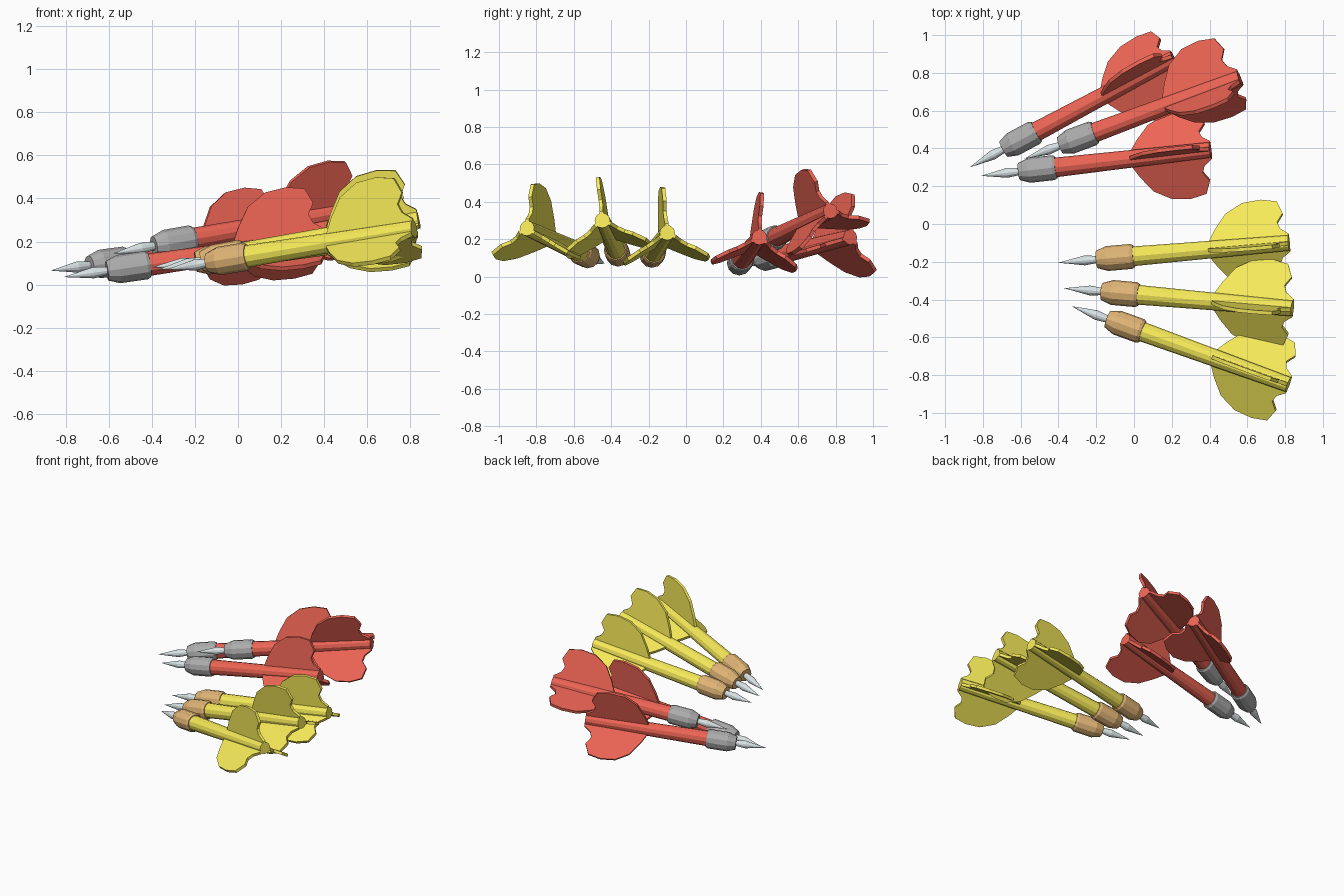
import bpy, bmesh, math
from mathutils import Vector, Matrix

if "Cube" in bpy.data.objects:
    bpy.data.objects.remove(bpy.data.objects["Cube"])

SIDES = 12
LENGTH = 1.235

def material(name, rgb):
    m = bpy.data.materials.new(name)
    m.diffuse_color = (*rgb, 1)
    m.use_nodes = True
    m.node_tree.nodes["Principled BSDF"].inputs["Base Color"].default_value = m.diffuse_color
    return m

RED = material("red", (0.85, 0.13, 0.09))
YELLOW = material("yellow", (0.92, 0.82, 0.10))
GREY = material("dark_grey", (0.42, 0.42, 0.42))
ORANGE = material("orange", (0.75, 0.46, 0.18))
STEEL = material("steel", (0.70, 0.77, 0.79))

# Profiles as (distance from point, radius)
POINT = [(0, 0), (0.14, 0.026), (0.215, 0.018)]
GRIP = [(0.205, 0.046), (0.26, 0.066), (0.39, 0.066), (0.405, 0.058)]
SHAFT = [(0.40, 0.052), (LENGTH, 0.041)]
FIN = [(0.80, 0.0), (0.805, 0.04), (0.84, 0.11), (0.90, 0.20), (0.99, 0.255),
       (1.09, 0.265), (1.175, 0.247), (1.205, 0.175), (1.175, 0.125),
       (1.19, 0.085), (LENGTH, 0.05), (LENGTH, 0.0)]
FIN_HALF = 0.010

def finish(bm, name, mat, frame):
    bmesh.ops.recalc_face_normals(bm, faces=bm.faces)
    mesh = bpy.data.meshes.new(name)
    bm.to_mesh(mesh)
    bm.free()
    mesh.materials.append(mat)
    ob = bpy.data.objects.new(name, mesh)
    ob.matrix_world = frame
    bpy.context.collection.objects.link(ob)

def lathe(name, profile, mat, frame):
    # turned part along local x, capped at both ends
    bm = bmesh.new()
    rings = []
    for t, r in profile:
        if r == 0:
            rings.append([bm.verts.new((t, 0, 0))] * SIDES)
            continue
        angles = [2 * math.pi * i / SIDES for i in range(SIDES)]
        rings.append([bm.verts.new((t, r * math.cos(a), r * math.sin(a))) for a in angles])
    for a, b in zip(rings, rings[1:]):
        for i in range(SIDES):
            j = (i + 1) % SIDES
            bm.faces.new(list(dict.fromkeys((a[i], a[j], b[j], b[i]))))
    for ring in (rings[0], rings[-1]):
        if len(set(ring)) > 1:
            bm.faces.new(ring)
    finish(bm, name, mat, frame)

def fins(name, angle, mat, frame):
    # three flat plates spread evenly round the shaft
    bm = bmesh.new()
    for k in range(3):
        rot = Matrix.Rotation(math.radians(angle + 120 * k), 4, 'X')
        lo, hi = [[bm.verts.new(rot @ Vector((t, r, h))) for t, r in FIN]
                  for h in (-FIN_HALF, FIN_HALF)]
        bm.faces.new(lo)
        bm.faces.new(hi[::-1])
        for i in range(len(FIN)):
            j = (i + 1) % len(FIN)
            bm.faces.new((lo[i], lo[j], hi[j], hi[i]))
    finish(bm, name, mat, frame)

def dart(label, tip, tail, angle, body, grip):
    # local x runs from point to tail, local z stays upright
    tip = Vector(tip)
    d = (Vector(tail) - tip).normalized()
    s = Vector((0, 0, 1)).cross(d).normalized()
    u = d.cross(s)
    frame = Matrix.Translation(tip) @ Matrix((d, s, u)).transposed().to_4x4()
    lathe(label + "_point", POINT, STEEL, frame)
    lathe(label + "_grip", GRIP, grip, frame)
    lathe(label + "_shaft", SHAFT, body, frame)
    fins(label + "_fins", angle, body, frame)

# Three red darts, then three yellow ones
dart("red_dart_1", (-0.87, 0.30, 0.065), (0.205, 0.875, 0.21), 75, RED, GREY)
dart("red_dart_2", (-0.58, 0.345, 0.145), (0.555, 0.77, 0.35), 110, RED, GREY)
dart("red_dart_3", (-0.81, 0.255, 0.035), (0.40, 0.392, 0.21), 84, RED, GREY)
dart("yellow_dart_1", (-0.40, -0.205, 0.08), (0.82, -0.10, 0.235), 93, YELLOW, ORANGE)
dart("yellow_dart_2", (-0.37, -0.34, 0.07), (0.835, -0.447, 0.30), 98, YELLOW, ORANGE)
dart("yellow_dart_3", (-0.33, -0.435, 0.07), (0.825, -0.853, 0.26), 91, YELLOW, ORANGE)
